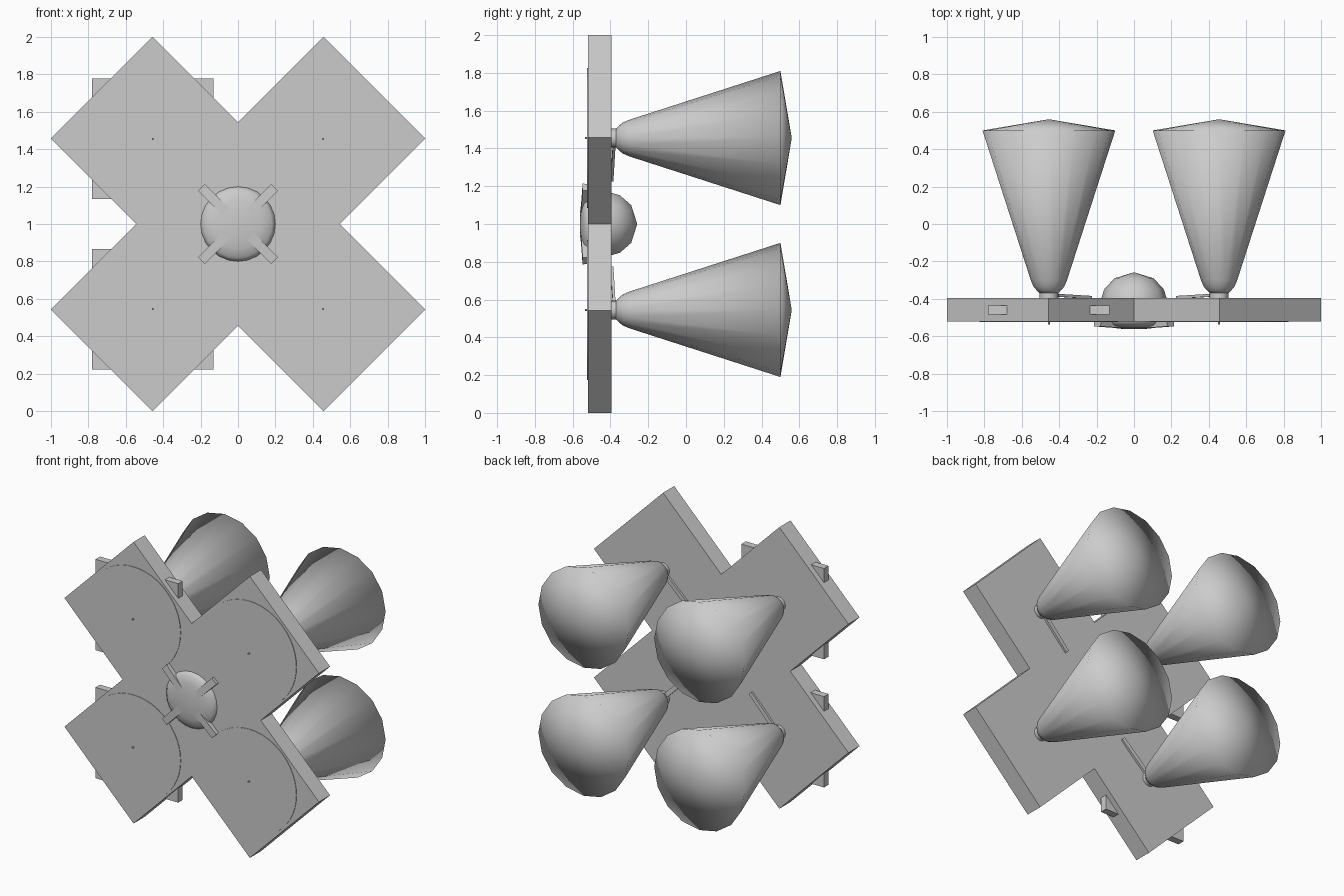
import bpy, bmesh, math
from mathutils import Vector, Matrix

if "Cube" in bpy.data.objects:
    bpy.data.objects.remove(bpy.data.objects["Cube"])

C = 0.455          # offset of each arm centre from the hub
HUB = Vector((0, 0, 1))


def finish(name, bm, smooth=None):
    bmesh.ops.recalc_face_normals(bm, faces=bm.faces)
    me = bpy.data.meshes.new(name)
    bm.to_mesh(me)
    bm.free()
    ob = bpy.data.objects.new(name, me)
    bpy.context.collection.objects.link(ob)
    if smooth is not None:
        bpy.ops.object.select_all(action='DESELECT')
        ob.select_set(True)
        bpy.context.view_layer.objects.active = ob
        bpy.ops.object.shade_smooth_by_angle(angle=math.radians(smooth))
    return ob


def lathe(name, profile, x, z, sides, smooth=None):
    """Turn (y, radius) points around an axis parallel to y."""
    bm = bmesh.new()
    rings = []
    for y, r in profile:
        if r == 0:
            rings.append([bm.verts.new((x, y, z))])
        else:
            rings.append([bm.verts.new((x + r * math.cos(2 * math.pi * i / sides), y,
                                        z + r * math.sin(2 * math.pi * i / sides)))
                          for i in range(sides)])
    for a, b in zip(rings, rings[1:]):
        for i in range(sides):
            j = (i + 1) % sides
            quad = [a[i % len(a)], a[j % len(a)], b[j % len(b)], b[i % len(b)]]
            bm.faces.new(list(dict.fromkeys(quad)))
    for ring in (rings[0], rings[-1]):
        if len(ring) > 1:
            bm.faces.new(ring)
    return finish(name, bm, smooth)


def bar(name, a, b, width, depth):
    """Square-ended bar from a to b."""
    a, b = Vector(a), Vector(b)
    d = (b - a).normalized()
    side = d.cross(Vector((0, 1, 0))).normalized()
    up = side.cross(d)
    rot = Matrix((d, side, up)).transposed().to_4x4()
    bm = bmesh.new()
    bmesh.ops.create_cube(bm, size=1, matrix=Matrix.Translation((a + b) / 2) @ rot @
                          Matrix.Diagonal(((b - a).length, width, depth, 1)))
    return finish(name, bm)


# cross-shaped plate
outline = [(-1, .457), (-.457, 1), (0, .543), (.457, 1), (1, .457), (.543, 0),
           (1, -.457), (.457, -1), (0, -.543), (-.457, -1), (-1, -.457), (-.543, 0)]
bm = bmesh.new()
face = bm.faces.new([bm.verts.new((x, -.52, 1 + z)) for x, z in outline])
ext = bmesh.ops.extrude_face_region(bm, geom=[face])
bmesh.ops.translate(bm, vec=(0, .125, 0),
                    verts=[v for v in ext['geom'] if isinstance(v, bmesh.types.BMVert)])
if not any(f.normal.y < -.9 for f in bm.faces):
    bm.normal_update()
finish("cross_plate", bm)

# square inserts poking out of the left arms
for s in (-1, 1):
    bm = bmesh.new()
    bmesh.ops.create_cube(bm, size=1, matrix=Matrix.Translation((-C, -.46, 1 + s * C)) @
                          Matrix.Diagonal((.65, .05, .645, 1)))
    finish("square_insert", bm)

for sx in (-1, 1):
    for sz in (-1, 1):
        x, z = sx * C, 1 + sz * C
        # front disc with a tiny centre pin
        lathe("front_disc", [(-.50, .37), (-.524, .37), (-.524, 0)], x, z, 48, 30)
        lathe("centre_pin", [(-.50, .006), (-.536, .006)], x, z, 8)
        # collar and rear cone
        lathe("cone_collar", [(-.42, .05), (-.35, .05)], x, z, 16, 40)
        lathe("rear_cone", [(-.37, .05), (-.355, .065), (-.335, .082), (-.30, .097),
                            (.50, .355), (.56, 0)], x, z, 16, 180)
        # rear link from the collar towards the hub
        bar("rear_link", (sx * .235, -.392, 1 + sz * .235),
            (sx * .43, -.38, 1 + sz * .43), .03, .015)
        # front clamp over the hub edge
        bar("hub_clamp", (sx * .06, -.535, 1 + sz * .06),
            (sx * .195, -.525, 1 + sz * .195), .05, .045)

# hub: flattened dome in front, faceted ball behind
lathe("front_dome", [(-.50, .20), (-.52, .20), (-.54, .18), (-.553, .13),
                     (-.56, .07), (-.562, 0)], 0, 1, 24, 60)
lathe("rear_ball", [(-.44, .18), (-.40, .175), (-.35, .16), (-.29, .105), (-.258, 0)],
      0, 1, 10, 50)
